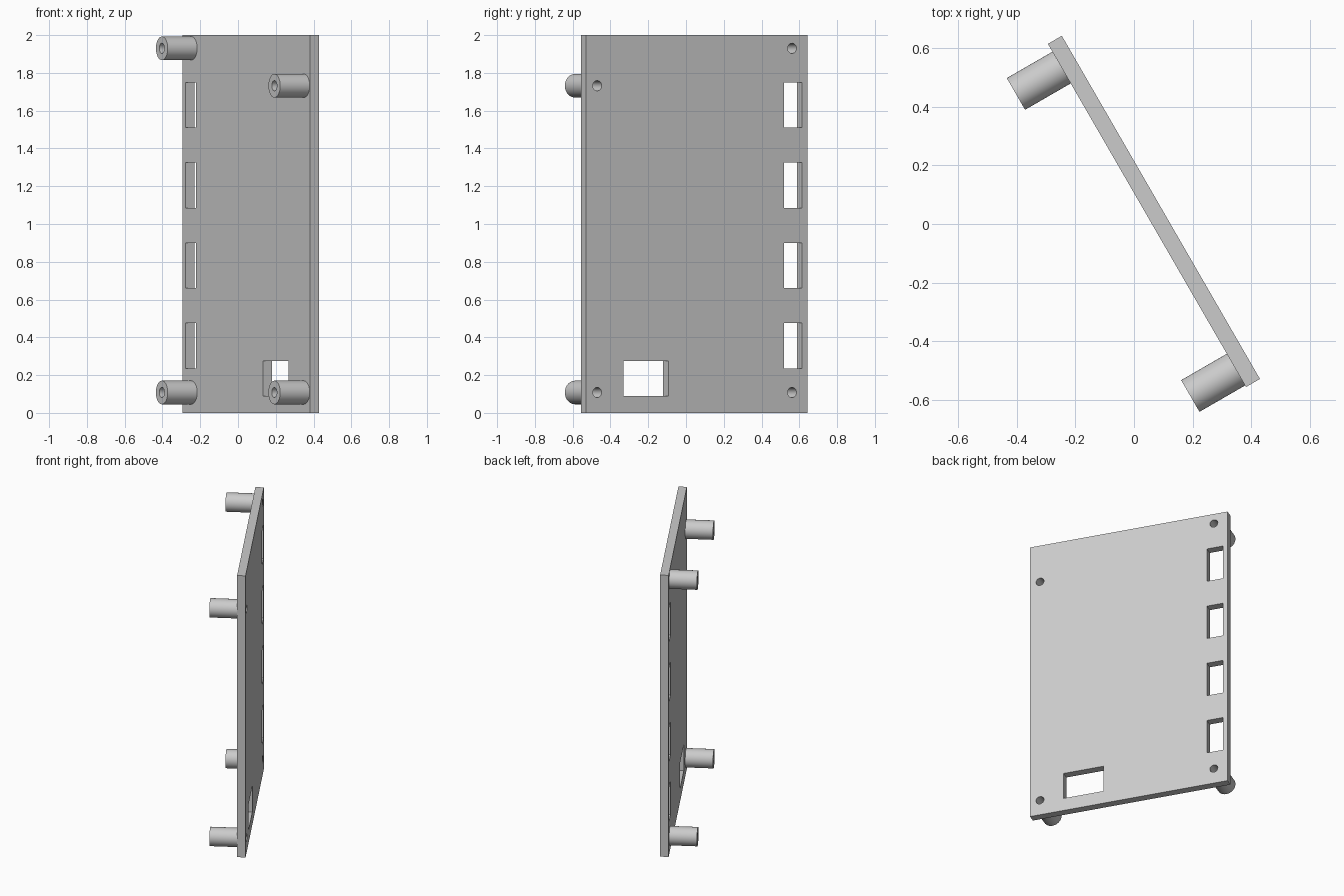
import bpy, bmesh, math
from mathutils import Matrix, Vector

cube = bpy.data.objects.get("Cube")
if cube:
    bpy.data.objects.remove(cube, do_unlink=True)

THICK, LENGTH, HEIGHT = 0.055, 1.353, 2.0
POST_R, BORE_R, POST_LEN = 0.0625, 0.027, 0.18
# Local frame: x along the panel, y through it (posts on -y), z up
PLACE = Matrix.Translation((0.068, 0.043, 0)) @ Matrix.Rotation(math.radians(-60), 4, 'Z')

grey = bpy.data.materials.new("light_grey")
grey.use_nodes = True
grey.diffuse_color = (0.6, 0.6, 0.6, 1)
grey.node_tree.nodes["Principled BSDF"].inputs["Base Color"].default_value = (0.6, 0.6, 0.6, 1)


def add_box(bm, x0, x1, y0, y1, z0, z1):
    lo, hi = Vector((x0, y0, z0)), Vector((x1, y1, z1))
    m = Matrix.Translation((lo + hi) / 2) @ Matrix.Diagonal((*(hi - lo), 1))
    bmesh.ops.create_cube(bm, size=1, matrix=m)


def add_rod(bm, x, z, y0, y1, r):
    m = Matrix.Translation((x, (y0 + y1) / 2, z)) @ Matrix.Rotation(math.pi / 2, 4, 'X')
    bmesh.ops.create_cone(bm, cap_ends=True, segments=40, radius1=r, radius2=r,
                          depth=y1 - y0, matrix=m)


def make(name, bm):
    me = bpy.data.meshes.new(name)
    bm.to_mesh(me)
    bm.free()
    me.materials.append(grey)
    ob = bpy.data.objects.new(name, me)
    bpy.context.collection.objects.link(ob)
    ob.matrix_world = PLACE
    return ob


def cut(ob, cutter):
    mod = ob.modifiers.new("holes", 'BOOLEAN')
    mod.operation, mod.solver, mod.object = 'DIFFERENCE', 'EXACT', cutter
    bpy.ops.object.select_all(action='DESELECT')
    bpy.context.view_layer.objects.active = ob
    ob.select_set(True)
    bpy.ops.object.modifier_apply(modifier=mod.name)
    bpy.ops.object.shade_smooth_by_angle(angle=math.radians(30))


half = THICK / 2
posts = {"lower_back_post": (-0.583, 0.108), "upper_back_post": (-0.583, 1.93),
         "lower_front_post": (0.608, 0.108), "upper_front_post": (0.608, 1.732)}

# Cutter for the four slots, the wide window and the screw bores
bm = bmesh.new()
for i in range(4):
    z = 0.355 + i * 0.425
    add_box(bm, -0.645, -0.535, -0.1, 0.1, z - 0.12, z + 0.12)
add_box(bm, 0.174, 0.447, -0.1, 0.1, 0.09, 0.275)
for x, z in posts.values():
    add_rod(bm, x, z, -0.3, 0.1, BORE_R)
cutter = make("hole_cutter", bm)
cutter.hide_render = True

# Flat panel
bm = bmesh.new()
add_box(bm, -LENGTH / 2, LENGTH / 2, -half, half, 0, HEIGHT)
cut(make("panel", bm), cutter)

# Hollow standoff posts
for name, (x, z) in posts.items():
    bm = bmesh.new()
    add_rod(bm, x, z, -half - POST_LEN, -half, POST_R)
    cut(make(name, bm), cutter)

bpy.data.objects.remove(cutter, do_unlink=True)
